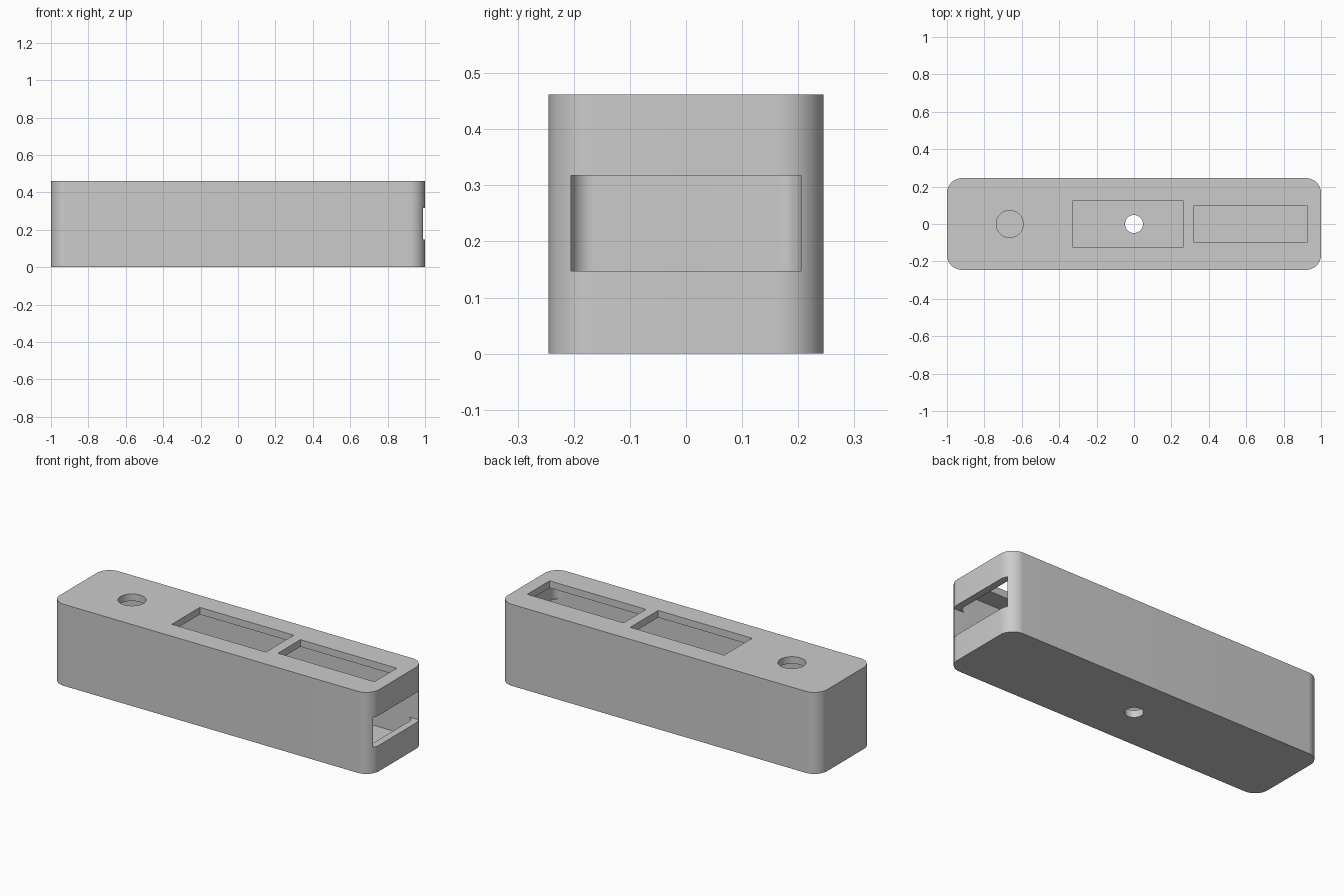
import bpy
import bmesh
import math

cube = bpy.data.objects.get("Cube")
if cube:
    bpy.data.objects.remove(cube, do_unlink=True)

LENGTH, WIDTH, HEIGHT = 2.0, 0.49, 0.462
WALL, CORNER = 0.04, 0.08

grey = bpy.data.materials.new("plain grey")
grey.use_nodes = True
colour = (0.6, 0.6, 0.6, 1)
grey.diffuse_color = colour
grey.node_tree.nodes["Principled BSDF"].inputs["Base Color"].default_value = colour


def prism(name, outline, z0, z1):
    """Extrude a closed outline from z0 up to z1."""
    bm = bmesh.new()
    face = bm.faces.new([bm.verts.new((x, y, z0)) for x, y in outline])
    top = bmesh.ops.extrude_face_region(bm, geom=[face])["geom"]
    verts = [v for v in top if isinstance(v, bmesh.types.BMVert)]
    bmesh.ops.translate(bm, verts=verts, vec=(0, 0, z1 - z0))
    bmesh.ops.recalc_face_normals(bm, faces=bm.faces)
    mesh = bpy.data.meshes.new(name)
    bm.to_mesh(mesh)
    bm.free()
    mesh.materials.append(grey)
    obj = bpy.data.objects.new(name, mesh)
    bpy.context.collection.objects.link(obj)
    return obj


def rounded(hx, hy, r, steps=16):
    points = []
    for quarter, (sx, sy) in enumerate([(1, 1), (-1, 1), (-1, -1), (1, -1)]):
        for i in range(steps + 1):
            a = (quarter + i / steps) * math.pi / 2
            points.append((sx * (hx - r) + r * math.cos(a),
                           sy * (hy - r) + r * math.sin(a)))
    return points


def rectangle(x0, x1, hy):
    return [(x0, -hy), (x1, -hy), (x1, hy), (x0, hy)]


def circle(x, r, steps=64):
    return [(x + r * math.cos(a), r * math.sin(a))
            for a in (i * math.tau / steps for i in range(steps))]


# Hollow case with rounded vertical corners
case = prism("case", rounded(LENGTH / 2, WIDTH / 2, CORNER), 0, HEIGHT)
inner_x, inner_y = LENGTH / 2 - WALL, WIDTH / 2 - WALL
lid = HEIGHT - WALL

cutters = [
    prism("cavity_cutter", rounded(inner_x, inner_y, CORNER - WALL), WALL, lid),
    # Openings in the top
    prism("display_window_cutter", rectangle(-0.327, 0.262, 0.125), lid - 0.02, HEIGHT + 0.1),
    prism("end_window_cutter", rectangle(0.321, 0.925, 0.1), lid - 0.02, HEIGHT + 0.1),
    prism("button_hole_cutter", circle(-0.664, 0.072), lid - 0.02, HEIGHT + 0.1),
    # Hole in the underside
    prism("base_hole_cutter", circle(0, 0.048), -0.1, WALL + 0.02),
    # Wide slot through the end wall
    prism("end_slot_cutter", rectangle(LENGTH / 2 - CORNER, 1.1, inner_y), 0.147, 0.317),
]
for cutter in cutters:
    mod = case.modifiers.new(cutter.name, 'BOOLEAN')
    mod.operation = 'DIFFERENCE'
    mod.solver = 'EXACT'
    mod.object = cutter
    cutter.hide_render = True

# Bake the cuts and discard the cutters
bpy.ops.object.select_all(action='DESELECT')
case.select_set(True)
bpy.context.view_layer.objects.active = case
for mod in list(case.modifiers):
    bpy.ops.object.modifier_apply(modifier=mod.name)
for cutter in cutters:
    bpy.data.objects.remove(cutter, do_unlink=True)
bpy.ops.object.shade_smooth_by_angle(angle=math.radians(30))
